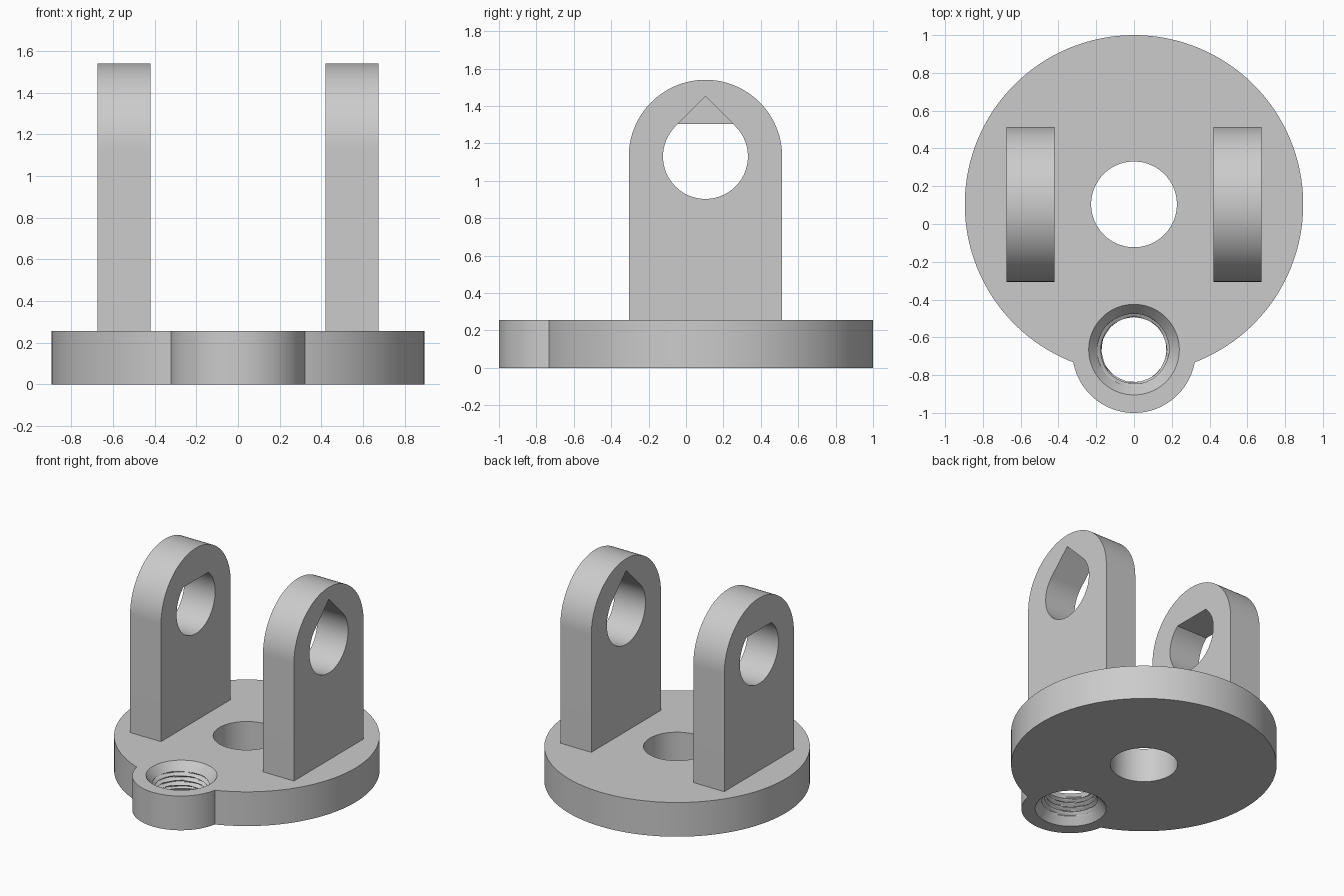
import bpy, bmesh, math
from mathutils import Vector

if "Cube" in bpy.data.objects:
    bpy.data.objects.remove(bpy.data.objects["Cube"])

BASE_TOP = 0.255
DISC_Y = 0.104
PIN_Z, PIN_R = 1.13, 0.227
BOSS_Y = -0.665

grey = bpy.data.materials.new("plain grey")
grey.use_nodes = True
grey.diffuse_color = (0.6, 0.6, 0.6, 1)
grey.node_tree.nodes["Principled BSDF"].inputs["Base Color"].default_value = (0.6, 0.6, 0.6, 1)


def finish(bm, name):
    bmesh.ops.recalc_face_normals(bm, faces=bm.faces[:])
    mesh = bpy.data.meshes.new(name)
    bm.to_mesh(mesh)
    bm.free()
    mesh.materials.append(grey)
    obj = bpy.data.objects.new(name, mesh)
    bpy.context.collection.objects.link(obj)
    return obj


def prism(name, points, offset):
    """Extrude a closed outline of 3D points along an offset."""
    bm = bmesh.new()
    face = bm.faces.new([bm.verts.new(p) for p in points])
    new = bmesh.ops.extrude_face_region(bm, geom=[face])["geom"]
    bmesh.ops.translate(bm, vec=Vector(offset),
                        verts=[v for v in new if isinstance(v, bmesh.types.BMVert)])
    return finish(bm, name)


def arc(cu, cv, r, start, end, steps):
    angles = [math.radians(start + (end - start) * i / steps) for i in range(steps + 1)]
    return [(cu + r * math.cos(a), cv + r * math.sin(a)) for a in angles]


def cylinder(name, y, r, z0, z1, sides=128):
    ring = arc(0, y, r, 0, 360, sides)[:-1]
    return prism(name, [(u, v, z0) for u, v in ring], (0, 0, z1 - z0))


def boolean(target, tool, operation):
    mod = target.modifiers.new(operation, "BOOLEAN")
    mod.operation, mod.solver, mod.object = operation, "EXACT", tool
    bpy.ops.object.select_all(action="DESELECT")
    bpy.context.view_layer.objects.active = target
    target.select_set(True)
    bpy.ops.object.modifier_apply(modifier=mod.name)
    bpy.data.objects.remove(tool)


def smooth(obj):
    bpy.ops.object.select_all(action="DESELECT")
    bpy.context.view_layer.objects.active = obj
    obj.select_set(True)
    bpy.ops.object.shade_smooth_by_angle(angle=math.radians(30))


def thread_cutter():
    """Screw-threaded plug with a chamfer at both ends."""
    sides, rows, pitch, over = 72, 64, 0.035, 0.02
    bm = bmesh.new()
    rings = []
    for k in range(rows + 1):
        z = -over + (BASE_TOP + 2 * over) * k / rows
        depth = min(z, BASE_TOP - z)
        ring = []
        for i in range(sides):
            turn = i / sides
            wave = abs(((z / pitch - turn) % 1) * 2 - 1)
            r = max(0.17 + 0.03 * wave, 0.24 - 0.8 * depth)
            a = turn * math.tau
            ring.append(bm.verts.new((r * math.cos(a), BOSS_Y + r * math.sin(a), z)))
        rings.append(ring)
    for low, high in zip(rings, rings[1:]):
        for i in range(sides):
            j = (i + 1) % sides
            bm.faces.new((low[i], low[j], high[j], high[i]))
    bm.faces.new(rings[0])
    bm.faces.new(rings[-1])
    bmesh.ops.triangulate(bm, faces=bm.faces[:])
    return finish(bm, "thread_cutter")


# Round base with the front boss, centre bore and threaded hole
base = cylinder("base", DISC_Y, 0.896, 0, BASE_TOP)
boolean(base, cylinder("boss", BOSS_Y - 0.008, 0.327, 0, BASE_TOP), "UNION")
boolean(base, cylinder("bore_cutter", DISC_Y, PIN_R, -0.1, 0.4, 96), "DIFFERENCE")
boolean(base, thread_cutter(), "DIFFERENCE")
smooth(base)

# Upright arms: the left has a pointed pin hole, the right a flat-topped one
hole_arc = arc(DISC_Y, PIN_Z, PIN_R, 135, 405, 72)
apex = PIN_Z + PIN_R * math.sqrt(2)
flat = 1.303
pointed = hole_arc + [(DISC_Y, apex)]
truncated = hole_arc + [(DISC_Y + apex - flat, flat), (DISC_Y - apex + flat, flat)]

outline = arc(DISC_Y, PIN_Z, 0.41, 0, 180, 64)
outline += [(DISC_Y - 0.41, BASE_TOP), (DISC_Y + 0.41, BASE_TOP)]

for name, x, hole in (("left_arm", 0.42, pointed), ("right_arm", -0.675, truncated)):
    arm = prism(name, [(x, u, v) for u, v in outline], (0.255, 0, 0))
    cutter = prism("pin_cutter", [(x - 0.1, u, v) for u, v in hole], (0.455, 0, 0))
    boolean(arm, cutter, "DIFFERENCE")
    smooth(arm)
